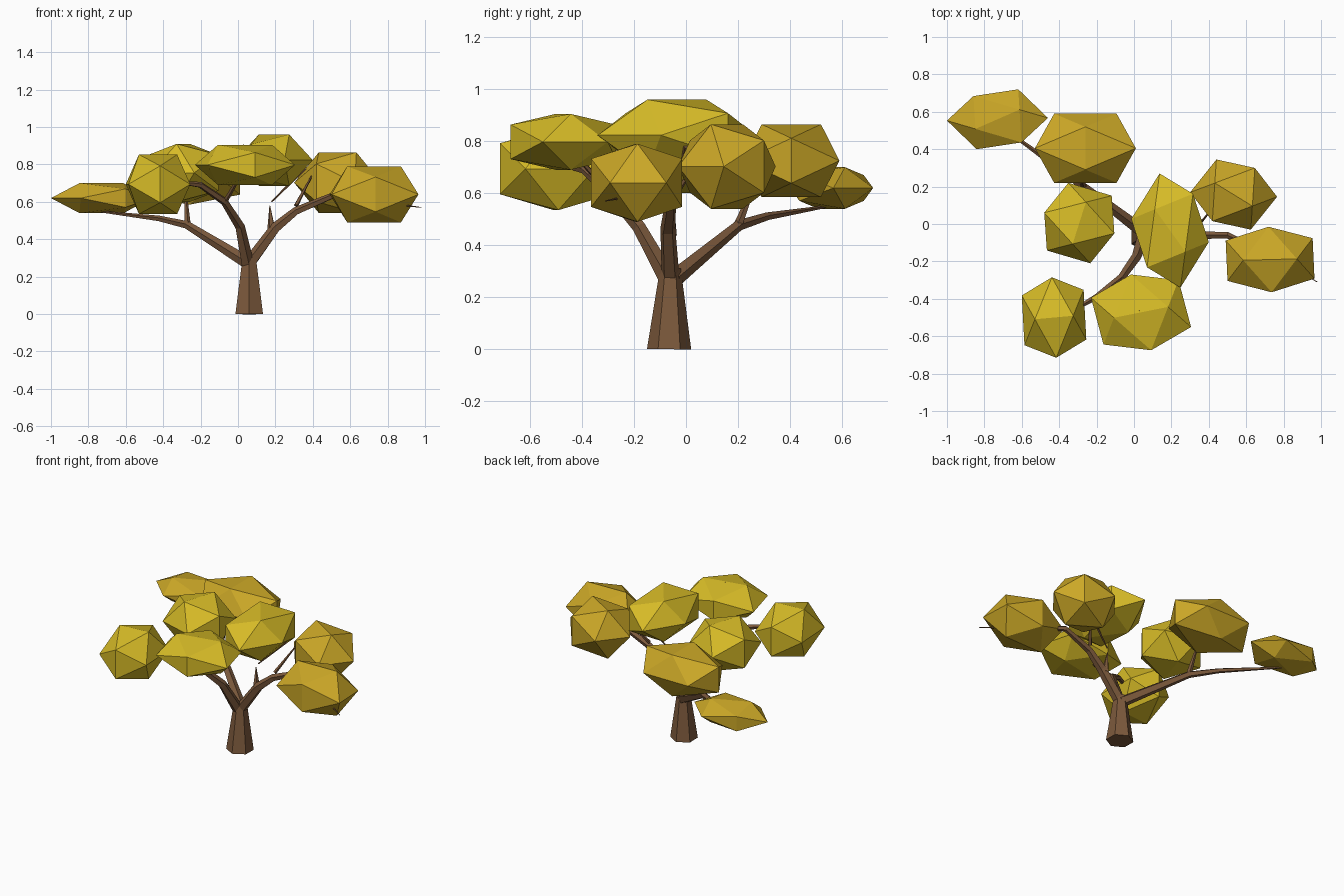
import bpy, bmesh
from math import cos, sin, pi, radians
from mathutils import Vector

if "Cube" in bpy.data.objects:
    bpy.data.objects.remove(bpy.data.objects["Cube"])


def material(name, rgb):
    m = bpy.data.materials.new(name)
    m.diffuse_color = (*rgb, 1)
    m.use_nodes = True
    m.node_tree.nodes["Principled BSDF"].inputs["Base Color"].default_value = m.diffuse_color
    return m


BARK = material("bark", (0.20, 0.10, 0.045))
GOLD = material("gold_leaves", (0.68, 0.50, 0.02))
AMBER = material("amber_leaves", (0.60, 0.39, 0.02))


def finish(name, bm, mat):
    bmesh.ops.recalc_face_normals(bm, faces=bm.faces)
    me = bpy.data.meshes.new(name)
    bm.to_mesh(me)
    bm.free()
    me.materials.append(mat)
    bpy.context.collection.objects.link(bpy.data.objects.new(name, me))


def limb(name, path, radii, sides=5):
    """Tapered faceted tube along a path."""
    bm = bmesh.new()
    pts = [Vector(p) for p in path]
    rings = []
    for i, (p, r) in enumerate(zip(pts, radii)):
        d = pts[min(i + 1, len(pts) - 1)] - pts[max(i - 1, 0)]
        q = d.to_track_quat('Z', 'Y')
        rings.append([bm.verts.new(p + q @ Vector((r * sin(2 * pi * k / sides),
                                                   r * cos(2 * pi * k / sides), 0)))
                      for k in range(sides)])
    for a, b in zip(rings, rings[1:]):
        for k in range(sides):
            j = (k + 1) % sides
            bm.faces.new((a[k], a[j], b[j], b[k]))
    bm.faces.new(rings[0])
    bm.faces.new(rings[-1])
    finish(name, bm, BARK)


def leaf_clump(name, lo, hi, turn, mat):
    """Icosahedron turned about z, then stretched to fill the box lo..hi."""
    g = (1 + 5 ** 0.5) / 2
    c, s = cos(radians(turn)), sin(radians(turn))
    vs = []
    for i in (-1, 1):
        for j in (-g, g):
            for x, y, z in ((i, 0, j), (0, j, i), (j, i, 0)):
                vs.append(Vector((x * c - y * s, x * s + y * c, z)))
    top = [max(v[k] for v in vs) for k in range(3)]
    bm = bmesh.new()
    for v in vs:
        bm.verts.new([(lo[k] + hi[k]) / 2 + v[k] / top[k] * (hi[k] - lo[k]) / 2
                      for k in range(3)])
    bmesh.ops.convex_hull(bm, input=bm.verts)
    finish(name, bm, mat)


# Trunk
limb("trunk", [(0.06, -0.065, 0), (0.06, -0.06, 0.31)], [0.085, 0.04], 6)

# Main branches
limb("left_branch", [(0.06, -0.05, 0.27), (-0.27, 0.20, 0.475), (-0.42, 0.31, 0.51),
                     (-0.75, 0.55, 0.55)], [0.036, 0.022, 0.016, 0.005])
limb("right_branch", [(0.06, -0.06, 0.27), (0.20, -0.07, 0.46), (0.31, -0.06, 0.55),
                      (0.50, -0.06, 0.63), (0.72, -0.16, 0.60), (0.98, -0.31, 0.57)],
     [0.036, 0.03, 0.023, 0.018, 0.011, 0.002])
limb("front_branch", [(0.05, -0.07, 0.27), (0.01, -0.18, 0.47), (-0.07, -0.29, 0.60),
                      (-0.20, -0.39, 0.69), (-0.36, -0.48, 0.71)],
     [0.036, 0.027, 0.022, 0.017, 0.006])

# Twigs
limb("right_stub", [(0.18, -0.06, 0.44), (0.17, -0.05, 0.58)], [0.025, 0.002])
limb("right_twig", [(0.31, -0.05, 0.58), (0.40, 0.06, 0.75)], [0.012, 0.004])
limb("top_twig", [(0.18, -0.04, 0.60), (0.36, 0.0, 0.78)], [0.004, 0.01])
limb("back_twig", [(-0.27, 0.20, 0.475), (-0.28, 0.27, 0.65)], [0.018, 0.006])
limb("front_twig", [(-0.07, -0.29, 0.60), (0.0, -0.40, 0.72), (0.03, -0.465, 0.905)],
     [0.014, 0.009, 0.002])

# Leaf clumps
leaf_clump("far_left_leaves", (-1.0, 0.40, 0.54), (-0.46, 0.72, 0.70), 34, AMBER)
leaf_clump("back_leaves", (-0.53, 0.22, 0.585), (0.01, 0.59, 0.865), 90, AMBER)
leaf_clump("middle_left_leaves", (-0.48, -0.21, 0.60), (-0.105, 0.22, 0.91), 73, GOLD)
leaf_clump("right_back_leaves", (0.30, -0.03, 0.54), (0.765, 0.345, 0.865), -35, AMBER)
leaf_clump("front_leaves", (-0.23, -0.675, 0.69), (0.305, -0.27, 0.905), 13, GOLD)
leaf_clump("top_leaves", (-0.015, -0.34, 0.686), (0.40, 0.27, 0.96), -43, GOLD)
leaf_clump("front_left_leaves", (-0.60, -0.715, 0.535), (-0.255, -0.285, 0.853), 4, GOLD)
leaf_clump("right_leaves", (0.49, -0.365, 0.49), (0.965, -0.015, 0.79), 2, AMBER)
